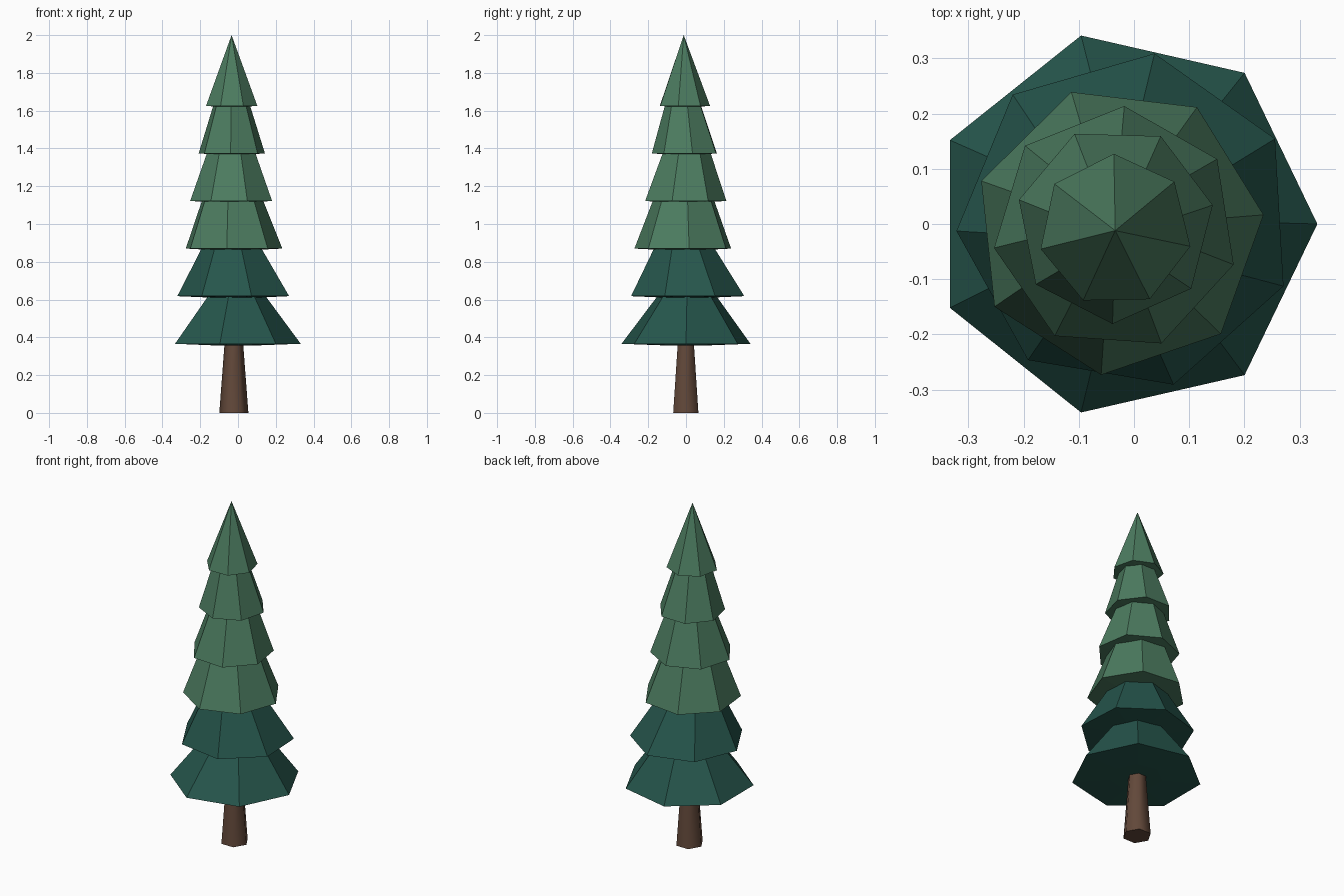
import bpy
import math

cube = bpy.data.objects.get("Cube")
if cube:
    bpy.data.objects.remove(cube)


def make_material(name, rgb):
    mat = bpy.data.materials.new(name)
    mat.use_nodes = True
    color = (*rgb, 1.0)
    mat.diffuse_color = color
    mat.node_tree.nodes["Principled BSDF"].inputs["Base Color"].default_value = color
    return mat


dark_green = make_material("dark_green", (0.019, 0.092, 0.072))
light_green = make_material("light_green", (0.072, 0.200, 0.116))
bark_brown = make_material("bark_brown", (0.122, 0.065, 0.042))


def ring(sides, center, radius, z, turn):
    """Points of a regular polygon around a centre at height z."""
    angles = [math.radians(turn) + math.tau * i / sides for i in range(sides)]
    return [(center[0] + radius * math.cos(a), center[1] + radius * math.sin(a), z)
            for a in angles]


def loft(name, sides, rings, mat):
    """Closed solid through stacked rings; a last ring of one point is an apex."""
    verts = [p for r in rings for p in r]
    faces = [tuple(reversed(range(sides)))]
    for level, upper in enumerate(rings[1:]):
        a, b = level * sides, (level + 1) * sides
        for i in range(sides):
            j = (i + 1) % sides
            if len(upper) == 1:
                faces.append((a + i, a + j, b))
            else:
                faces.append((a + i, a + j, b + j, b + i))
    if len(rings[-1]) > 1:
        faces.append(tuple(range(len(verts) - sides, len(verts))))
    mesh = bpy.data.meshes.new(name)
    mesh.from_pydata(verts, [], faces)
    mesh.materials.append(mat)
    obj = bpy.data.objects.new(name, mesh)
    bpy.context.collection.objects.link(obj)
    return obj


# Foliage tiers: centre, lower radius, upper radius, turn in degrees
tiers = [
    ((-0.018, 0.0), 0.350, 0.160, 0),
    ((-0.014, 0.005), 0.308, 0.165, 29),
    ((-0.028, -0.011), 0.264, 0.168, 6),
    ((-0.033, -0.009), 0.223, 0.132, 34.6),
    ((-0.034, -0.001), 0.180, 0.100, 11.3),
    ((-0.034, -0.012), 0.139, 0.0, 39.6),
]
SIDES, FIRST_Z, STEP, TOP_Z = 7, 0.366, 0.252, 2.0

for n, (center, low, high, turn) in enumerate(tiers):
    z = FIRST_Z + n * STEP
    # Underside dips slightly towards the middle
    rings = [ring(SIDES, center, low * 0.4, z - 0.008, turn),
             ring(SIDES, center, low, z, turn)]
    if n + 1 < len(tiers):
        rings.append(ring(SIDES, tiers[n + 1][0], high, z + STEP, turn))
    else:
        rings.append([(*center, TOP_Z)])
    loft(f"foliage_tier_{n + 1}", SIDES, rings, dark_green if n < 2 else light_green)

# Tapered six-sided trunk
trunk_center = (-0.022, -0.001)
trunk = loft("trunk", 6, [ring(6, trunk_center, 0.077, 0.0, 0),
                          ring(6, trunk_center, 0.049, 0.37, 0)], bark_brown)
bpy.ops.object.select_all(action="DESELECT")
trunk.select_set(True)
bpy.context.view_layer.objects.active = trunk
bpy.ops.object.shade_smooth_by_angle(angle=math.radians(65))
